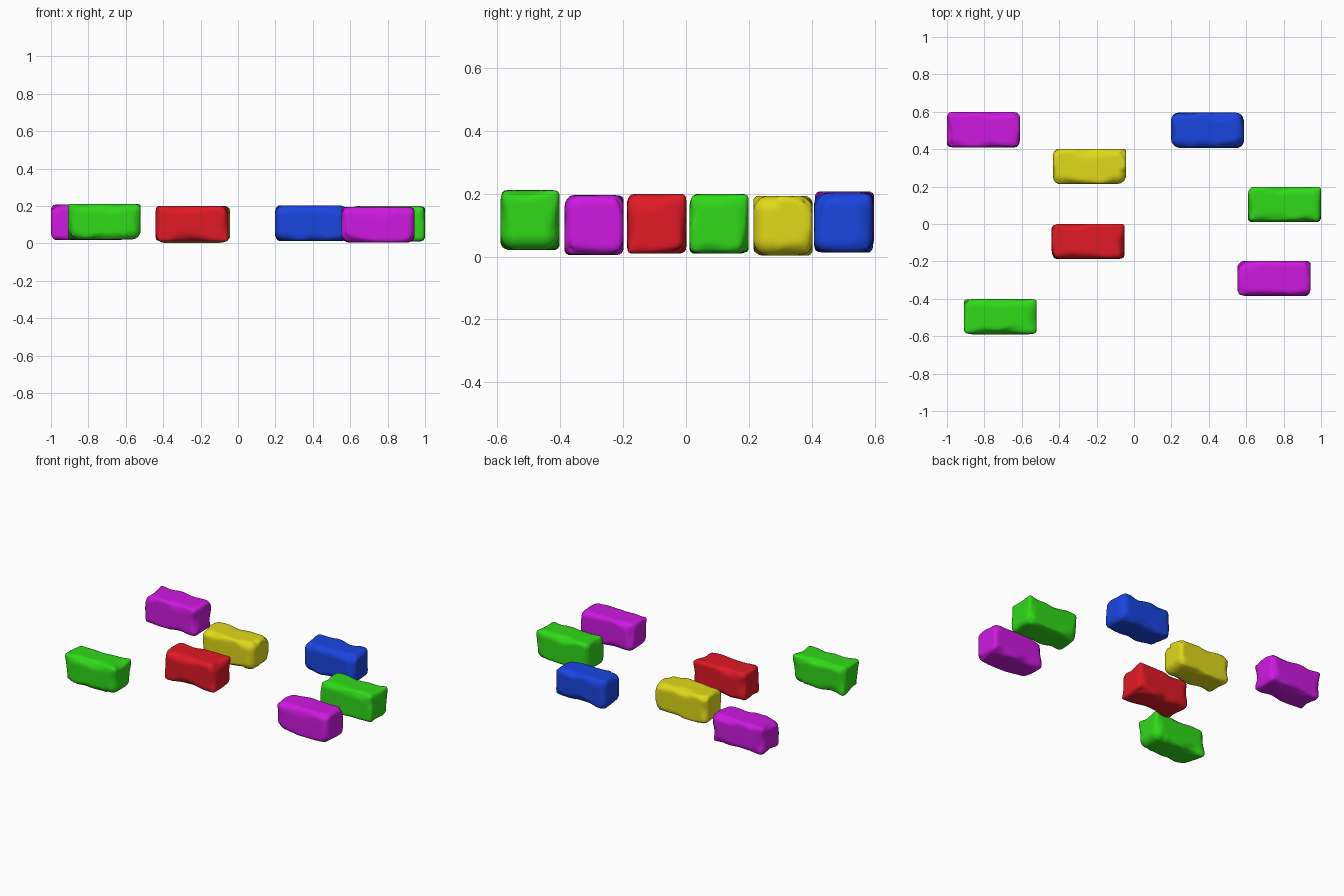
import bpy, bmesh
from mathutils import Vector, noise

if "Cube" in bpy.data.objects:
    bpy.data.objects.remove(bpy.data.objects["Cube"])

HALF = Vector((0.195, 0.094, 0.095))   # half size of every brick
CUTS = (28, 16, 16)                    # grid density along x, y, z

COLORS = {
    "magenta": (0.62, 0.01, 0.75, 1),
    "yellow": (0.75, 0.70, 0.01, 1),
    "blue": (0.01, 0.06, 0.75, 1),
    "green": (0.03, 0.70, 0.01, 1),
    "red": (0.75, 0.01, 0.02, 1),
}
MATS = {}
for cname, rgba in COLORS.items():
    MATS[cname] = bpy.data.materials.new(cname)
    MATS[cname].diffuse_color = rgba


def wear(p, seed, chip):
    """Pull a box surface point onto a box whose edge radius varies (worn edges)."""
    n = noise.noise(p * 9 + Vector((seed * 7.3, seed * 3.1, seed * 5.7)))
    r = min(max(0.036 + 0.045 * n, 0.016), 0.068)
    if chip and all(c == 0 or p[i] * c > HALF[i] - 0.075 for i, c in enumerate(chip)):
        r = 0.05
    q = Vector([min(max(p[i], r - HALF[i]), HALF[i] - r) for i in range(3)])
    d = p - q
    return q + d.normalized() * r if d.length > 1e-6 else p


def brick(name, color, centre, seed, chip=None):
    bm = bmesh.new()
    # six gridded sides
    for axis in range(3):
        u, v = (axis + 1) % 3, (axis + 2) % 3
        for side in (-1, 1):
            grid = []
            for i in range(CUTS[u] + 1):
                row = []
                for j in range(CUTS[v] + 1):
                    p = Vector((0, 0, 0))
                    p[axis] = side * HALF[axis]
                    p[u] = HALF[u] * (2 * i / CUTS[u] - 1)
                    p[v] = HALF[v] * (2 * j / CUTS[v] - 1)
                    row.append(bm.verts.new(p))
                grid.append(row)
            for i in range(CUTS[u]):
                for j in range(CUTS[v]):
                    f = [grid[i][j], grid[i + 1][j], grid[i + 1][j + 1], grid[i][j + 1]]
                    bm.faces.new(f if side > 0 else f[::-1])
    bmesh.ops.remove_doubles(bm, verts=bm.verts, dist=1e-4)
    # worn, rounded edges
    for vert in bm.verts:
        vert.co = wear(vert.co.copy(), seed, chip)
    for f in bm.faces:
        f.smooth = True
    me = bpy.data.meshes.new(name)
    bm.to_mesh(me)
    bm.free()
    me.materials.append(MATS[color])
    ob = bpy.data.objects.new(name, me)
    ob.location = centre
    bpy.context.collection.objects.link(ob)


# scattered bricks: name, colour, centre, seed, chipped edge
brick("brick_back_left", "magenta", (-0.805, 0.504, 0.112), 1)
brick("brick_back_middle", "yellow", (-0.237, 0.308, 0.098), 2, (1, -1, 0))
brick("brick_back_right", "blue", (0.393, 0.501, 0.108), 3, (-1, -1, 0))
brick("brick_right", "green", (0.805, 0.105, 0.104), 4)
brick("brick_middle", "red", (-0.245, -0.093, 0.104), 5)
brick("brick_front_right", "magenta", (0.748, -0.292, 0.1), 6)
brick("brick_front_left", "green", (-0.715, -0.496, 0.116), 7, (1, 0, -1))

for m in bpy.data.materials:
    if m.users and not m.is_grease_pencil:
        m.use_nodes = True
        m.node_tree.nodes["Principled BSDF"].inputs["Base Color"].default_value = m.diffuse_color
